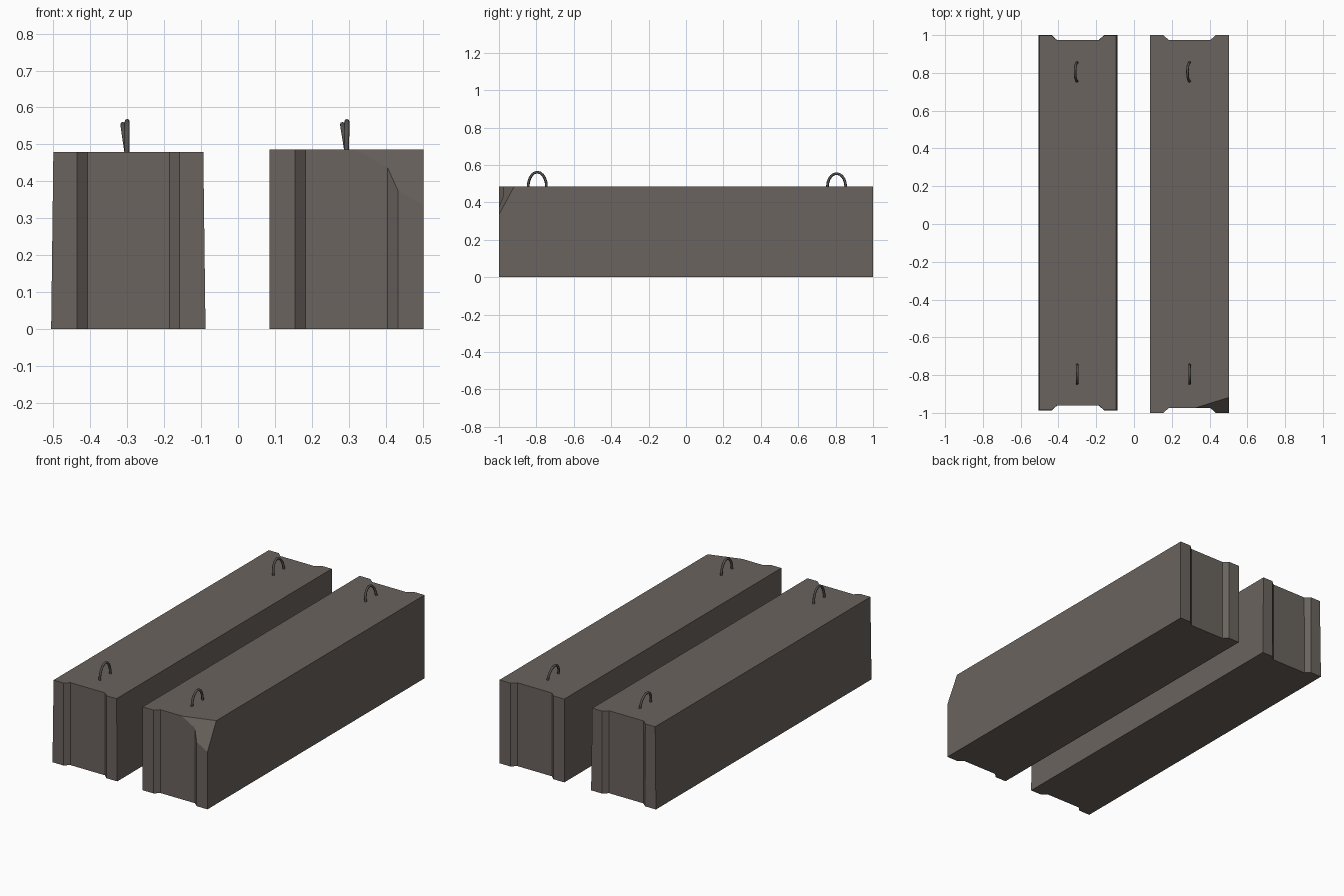
import bpy, bmesh, math
from mathutils import Vector

if "Cube" in bpy.data.objects:
    bpy.data.objects.remove(bpy.data.objects["Cube"])


def material(name, rgb):
    m = bpy.data.materials.new(name)
    m.diffuse_color = (*rgb, 1)
    m.use_nodes = True
    m.node_tree.nodes["Principled BSDF"].inputs["Base Color"].default_value = m.diffuse_color
    return m


concrete = material("grey_concrete", (0.145, 0.126, 0.112))
steel = material("dark_steel", (0.085, 0.08, 0.076))


def finish(bm, name, mat):
    bmesh.ops.recalc_face_normals(bm, faces=bm.faces)
    me = bpy.data.meshes.new(name)
    bm.to_mesh(me)
    bm.free()
    me.materials.append(mat)
    ob = bpy.data.objects.new(name, me)
    bpy.context.collection.objects.link(ob)
    return ob


def block(name, cx, half, height, front, back, taper=0.0, chip=None):
    """Long block with a shallow chamfered recess in both ends."""
    def ring(z, h, grow):
        steps = [(-h, 0), (-0.139, 0), (-0.111, 0.025),
                 (0.111, 0.025), (0.139, 0), (h, 0)]
        pts = [(cx + x, front - grow + d, z) for x, d in steps]
        return pts + [(cx + x, back + grow - d, z) for x, d in reversed(steps)]

    bm = bmesh.new()
    low = [bm.verts.new(p) for p in ring(0, half, taper * 0.3)]
    top = [bm.verts.new(p) for p in ring(height, half - taper, 0)]
    n = len(low)
    bm.faces.new(low[::-1])
    bm.faces.new(top)
    for i in range(n):
        j = (i + 1) % n
        bm.faces.new((low[i], low[j], top[j], top[i]))
    # broken corner: slice with a plane through three points and cap it
    if chip:
        a, b, c = map(Vector, chip)
        no = (b - a).cross(c - b)
        if no.z < 0:
            no = -no
        geom = bm.verts[:] + bm.edges[:] + bm.faces[:]
        cut = bmesh.ops.bisect_plane(bm, geom=geom, plane_co=a, plane_no=no,
                                     clear_outer=True)
        edges = [e for e in cut["geom_cut"] if isinstance(e, bmesh.types.BMEdge)]
        bmesh.ops.holes_fill(bm, edges=edges, sides=0)
    return finish(bm, name, concrete)


def hook(name, x, y, z0, rise, lean):
    """Bent bar loop in the yz plane, leaning sideways by lean at its crown."""
    steps, sides, r = 10, 8, 0.0068
    path = [Vector((x, y - 0.049 * math.cos(0), z0 - 0.02))]
    for i in range(steps + 1):
        t = math.pi * i / steps
        s = math.sin(t)
        path.append(Vector((x + lean * s, y - 0.049 * math.cos(t), z0 + rise * s)))
    path.append(Vector((x, y + 0.049, z0 - 0.02)))
    bm = bmesh.new()
    rings = []
    for i, p in enumerate(path):
        d = (path[min(i + 1, len(path) - 1)] - path[max(i - 1, 0)]).normalized()
        u = (Vector((1, 0, 0)) - d * d.x).normalized()
        v = d.cross(u)
        rings.append([bm.verts.new(p + r * (u * math.cos(a) + v * math.sin(a)))
                      for a in (math.tau * k / sides for k in range(sides))])
    for a, b in zip(rings, rings[1:]):
        for k in range(sides):
            m = (k + 1) % sides
            bm.faces.new((a[k], a[m], b[m], b[k])).smooth = True
    bm.faces.new(rings[0])
    bm.faces.new(rings[-1])
    return finish(bm, name, steel)


# two foundation blocks: left one slightly tapered, right one with a broken corner
block("left_block", -0.297, 0.209, 0.48, -0.985, 0.998, taper=0.006)
block("right_block", 0.294, 0.209, 0.486, -1.0, 1.0,
      chip=[(0.503, -1.0, 0.335), (0.503, -0.918, 0.486), (0.32, -0.975, 0.486)])

# lifting loops
for side, x, z in (("left", -0.301, 0.48), ("right", 0.294, 0.486)):
    hook(side + "_front_hook", x, -0.795, z, 0.562 - z, 0.001)
    hook(side + "_back_hook", x, 0.805, z, 0.554 - z, -0.011)
